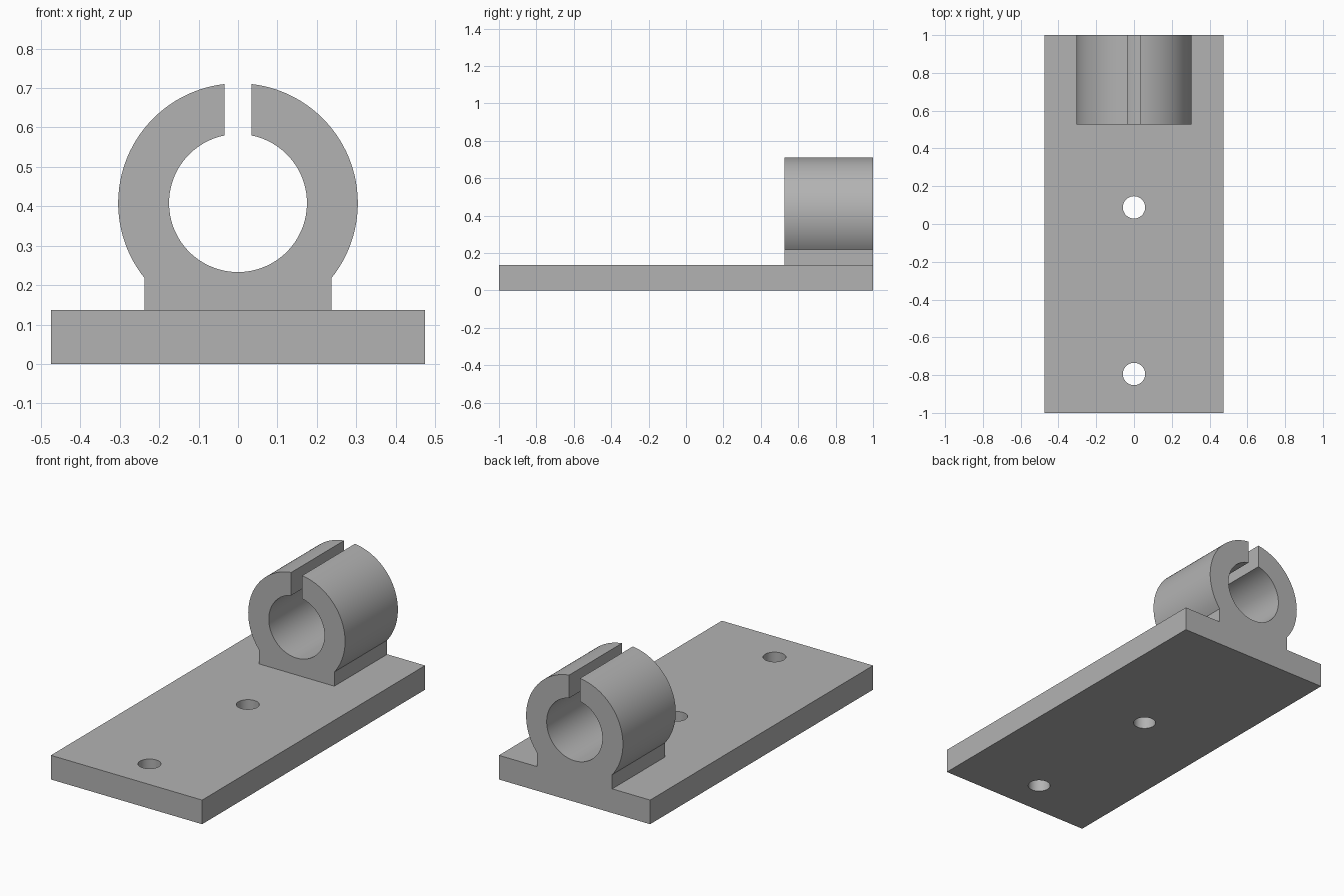
import bpy, bmesh
from math import asin, cos, sin, pi, sqrt

cube = bpy.data.objects.get("Cube")
if cube:
    bpy.data.objects.remove(cube, do_unlink=True)

PLATE_W, PLATE_H = 0.475, 0.137            # half width, thickness
CLAMP_FRONT, CLAMP_BACK = 0.526, 1.0
AXIS_Z, R_OUT, R_IN = 0.408, 0.304, 0.175
SLOT, FOOT = 0.034, 0.237                  # half widths
HOLE_R, HOLES_Y = 0.059, (0.088, -0.794)

grey = bpy.data.materials.new("plain grey")
grey.use_nodes = True
colour = (0.45, 0.45, 0.45, 1)
grey.diffuse_color = colour
grey.node_tree.nodes["Principled BSDF"].inputs["Base Color"].default_value = colour


def add_object(name, bm):
    bmesh.ops.recalc_face_normals(bm, faces=bm.faces)
    mesh = bpy.data.meshes.new(name)
    bm.to_mesh(mesh)
    bm.free()
    mesh.materials.append(grey)
    obj = bpy.data.objects.new(name, mesh)
    bpy.context.collection.objects.link(obj)
    return obj


def arc(radius, start, end, steps):
    """Points in the xz plane around the clamp axis; angles run from +x."""
    angles = [start + (end - start) * i / steps for i in range(steps + 1)]
    return [(radius * cos(a), AXIS_Z + radius * sin(a)) for a in angles]


def prism(name, outline, y0, y1):
    bm = bmesh.new()
    face = bm.faces.new([bm.verts.new((x, y0, z)) for x, z in outline])
    result = bmesh.ops.extrude_face_region(bm, geom=[face], use_keep_orig=True)
    verts = [v for v in result["geom"] if isinstance(v, bmesh.types.BMVert)]
    bmesh.ops.translate(bm, verts=verts, vec=(0, y1 - y0, 0))
    return add_object(name, bm)


def boolean(target, other, operation):
    mod = target.modifiers.new(operation.lower(), 'BOOLEAN')
    mod.operation, mod.object, mod.solver = operation, other, 'EXACT'
    bpy.context.view_layer.objects.active = target
    bpy.ops.object.modifier_apply(modifier=mod.name)
    bpy.data.objects.remove(other, do_unlink=True)


# Base plate
bracket = prism("clamp_bracket", [(-PLATE_W, 0), (PLATE_W, 0),
                                  (PLATE_W, PLATE_H), (-PLATE_W, PLATE_H)], -1, 1)

# Split ring with its foot, as one profile sunk into the plate
foot_angle = -asin(sqrt(R_OUT ** 2 - FOOT ** 2) / R_OUT)
slot_out = pi / 2 - asin(SLOT / R_OUT)
slot_in = pi / 2 - asin(SLOT / R_IN)
outline = [(-FOOT, PLATE_H / 2), (FOOT, PLATE_H / 2)]
outline += arc(R_OUT, foot_angle, slot_out, 40)
outline += arc(R_IN, slot_in, slot_in - 2 * slot_in - pi + 2 * slot_in - pi + (pi - 2 * slot_in), 72)
outline += arc(R_OUT, pi - slot_out, pi - foot_angle, 40)
ring = prism("split_ring", outline, CLAMP_FRONT, CLAMP_BACK)
boolean(bracket, ring, 'UNION')

# Screw holes through the plate
for y in HOLES_Y:
    bm = bmesh.new()
    bmesh.ops.create_cone(bm, cap_ends=True, segments=48, radius1=HOLE_R,
                          radius2=HOLE_R, depth=1)
    bmesh.ops.translate(bm, verts=bm.verts, vec=(0, y, 0))
    boolean(bracket, add_object("screw_hole_cutter", bm), 'DIFFERENCE')

bpy.ops.object.select_all(action='DESELECT')
bracket.select_set(True)
bpy.context.view_layer.objects.active = bracket
bpy.ops.object.shade_smooth_by_angle(angle=pi / 6)
